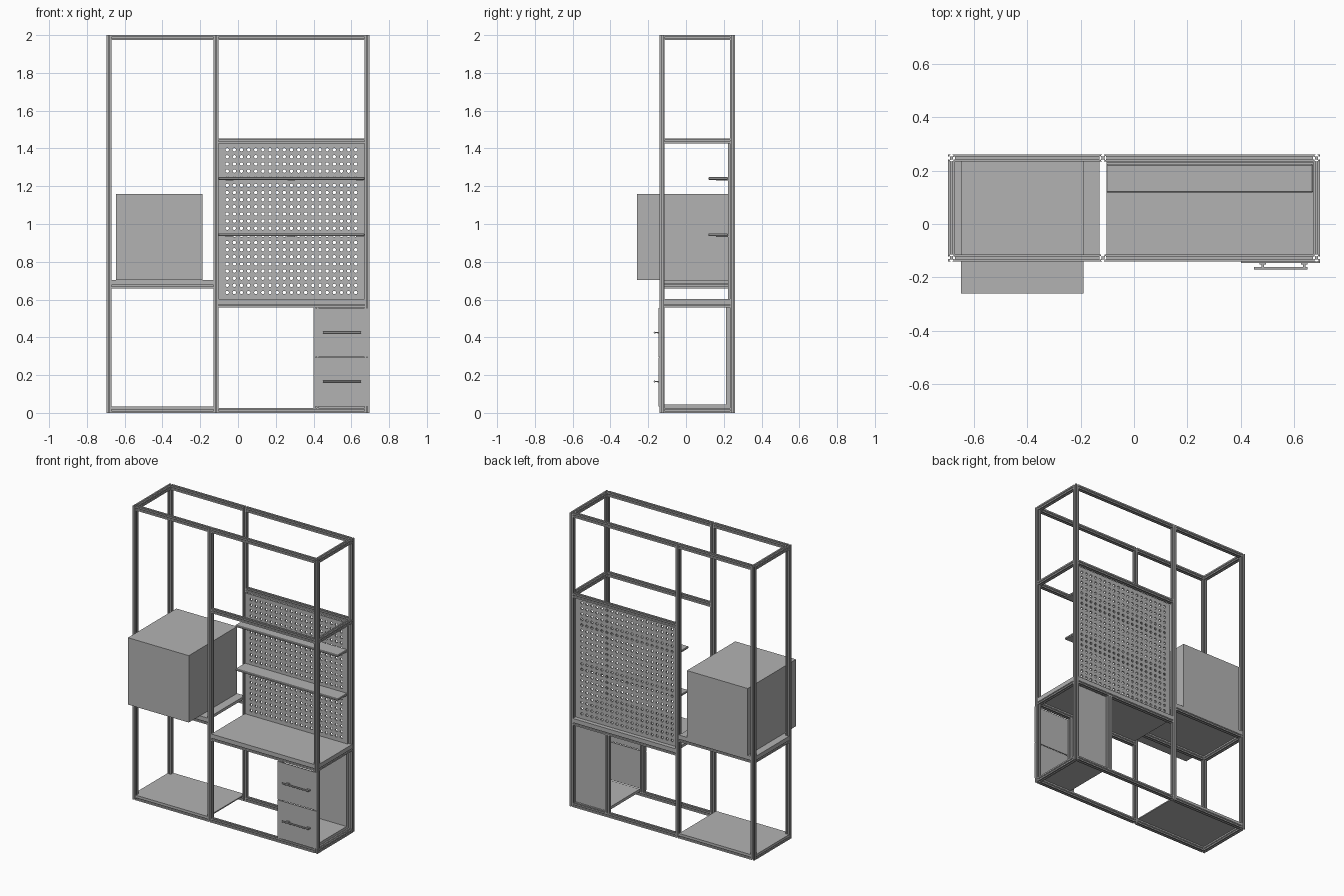
import bpy, bmesh, math
from mathutils import Matrix, Vector

if "Cube" in bpy.data.objects:
    bpy.data.objects.remove(bpy.data.objects["Cube"])

grey = bpy.data.materials.new("plain_grey")
grey.use_nodes = True
grey.diffuse_color = (0.45, 0.45, 0.45, 1)
grey.node_tree.nodes["Principled BSDF"].inputs["Base Color"].default_value = (0.45, 0.45, 0.45, 1)

# Main dimensions
W = 0.0267                                   # width of a frame bar
LEFT, RIGHT = -0.696, 0.696                  # outer faces of the frame
FRONT, BACK, TOP = -0.140, 0.260, 2.0
MID0, MID1 = -0.130, -0.130 + W              # middle posts
SHELF_Z, DESK_Z, RAIL_Z = 0.659, 0.558, 1.427  # undersides of the beams
BOARD = 0.019                                # board thickness
CAB_X = 0.40                                 # outer side of the drawer unit


def finish(name, bm):
    bmesh.ops.recalc_face_normals(bm, faces=bm.faces)
    mesh = bpy.data.meshes.new(name)
    bm.to_mesh(mesh)
    bm.free()
    mesh.materials.append(grey)
    obj = bpy.data.objects.new(name, mesh)
    bpy.context.collection.objects.link(obj)
    return obj


def add_box(bm, x, y, z):
    size = Vector((x[1] - x[0], y[1] - y[0], z[1] - z[0]))
    mid = Vector((x[0] + x[1], y[0] + y[1], z[0] + z[1])) / 2
    bmesh.ops.create_cube(bm, size=1, matrix=Matrix.Translation(mid) @ Matrix.Diagonal(size).to_4x4())


def boxes(name, *parts):
    bm = bmesh.new()
    for part in parts:
        add_box(bm, *part)
    return finish(name, bm)


# One side of the slotted bar, turned four times for the whole section
SIDE = [(1, -1), (1, -.27), (.87, -.27), (.87, -.53), (.65, -.53), (.4, -.27),
        (.4, .27), (.65, .53), (.87, .53), (.87, .27), (1, .27)]
TURN = {"X": Matrix.Rotation(math.pi / 2, 4, "Y"),
        "Y": Matrix.Rotation(-math.pi / 2, 4, "X"),
        "Z": Matrix.Identity(4)}


def bar(name, axis, corner, length):
    """Slotted bar running along an axis from its lowest corner."""
    bm = bmesh.new()
    ring = []
    for k in range(4):
        rot = Matrix.Rotation(k * math.pi / 2, 3, "Z")
        ring += [bm.verts.new(rot @ Vector((a, b, 0)) * (W / 2)) for a, b in SIDE]
    face = bm.faces.new(ring)
    ext = bmesh.ops.extrude_face_region(bm, geom=[face])
    tops = [v for v in ext["geom"] if isinstance(v, bmesh.types.BMVert)]
    bmesh.ops.translate(bm, verts=tops, vec=(0, 0, length))
    centre = Vector(corner) + Vector([0 if a == axis else W / 2 for a in "XYZ"])
    bm.transform(Matrix.Translation(centre) @ TURN[axis])
    return finish(name, bm)


# Upright posts
for side, x in (("left", RIGHT - W), ("middle", MID0), ("right", LEFT)):
    for place, y in (("front", FRONT), ("back", BACK - W)):
        bar(f"{place}_{side}_post", "Z", (x, y, 0), TOP)

# Horizontal beams of the two bays
small_bay = (LEFT + W, MID0)
large_bay = (MID1, RIGHT - W)
levels = [("bottom", 0, small_bay, LEFT), ("bottom", 0, large_bay, RIGHT - W),
          ("top", TOP - W, small_bay, LEFT), ("top", TOP - W, large_bay, RIGHT - W),
          ("shelf", SHELF_Z, small_bay, LEFT), ("desk", DESK_Z, large_bay, RIGHT - W),
          ("upper", RAIL_Z, large_bay, RIGHT - W)]
for level, z, (x0, x1), side_x in levels:
    bar(f"{level}_front_beam", "X", (x0, FRONT, z), x1 - x0)
    bar(f"{level}_back_beam", "X", (x0, BACK - W, z), x1 - x0)
    bar(f"{level}_side_beam", "Y", (side_x, FRONT + W, z), BACK - FRONT - 2 * W)

# Boards lying on the beams, cut out around the outer posts
inner_y = (FRONT + W, BACK - W)


def board(name, bay, edge, z, thick):
    height = (z, z + thick)
    boxes(name, (bay, (FRONT, BACK), height), (edge, inner_y, height))


small_edge, large_edge = (LEFT, LEFT + W), (RIGHT - W, RIGHT)
board("bottom_board", small_bay, small_edge, W, 0.008)
board("side_shelf", small_bay, small_edge, SHELF_Z + W, BOARD)
board("desk_top", large_bay, large_edge, DESK_Z + W, BOARD)

# Large box standing on the side shelf
shelf_top = SHELF_Z + W + BOARD
boxes("appliance_box", ((-0.647, -0.189), (-0.26, 0.26), (shelf_top, 1.16)))


# Perforated board: every cell is a ring between a hole and the cell border
def pegboard(name, xs, zs, cols, rows, pitch, radius, y, thick, sides=16):
    bm = bmesh.new()
    cx, cz = sum(xs) / 2, sum(zs) / 2
    for i in range(cols):
        for j in range(rows):
            hx = cx + (i - (cols - 1) / 2) * pitch
            hz = cz + (j - (rows - 1) / 2) * pitch
            lo = (xs[0] if i == 0 else hx - pitch / 2, zs[0] if j == 0 else hz - pitch / 2)
            hi = (xs[1] if i == cols - 1 else hx + pitch / 2,
                  zs[1] if j == rows - 1 else hz + pitch / 2)
            inner, outer = [], []
            for k in range(sides):
                a = 2 * math.pi * k / sides
                c, s = math.cos(a), math.sin(a)
                m = max(abs(c), abs(s))
                ox = hx + c / m * (hi[0] - hx if c > 0 else hx - lo[0])
                oz = hz + s / m * (hi[1] - hz if s > 0 else hz - lo[1])
                inner.append(bm.verts.new((hx + radius * c, y, hz + radius * s)))
                outer.append(bm.verts.new((ox, y, oz)))
            for k in range(sides):
                n = (k + 1) % sides
                bm.faces.new((inner[k], outer[k], outer[n], inner[n]))
    bmesh.ops.remove_doubles(bm, verts=bm.verts, dist=0.0002)
    obj = finish(name, bm)
    mod = obj.modifiers.new("thickness", "SOLIDIFY")
    mod.thickness = thick
    mod.offset = 0
    return obj


desk_surface = DESK_Z + W + BOARD
pegboard("pegboard", large_bay, (desk_surface, RAIL_Z), 19, 21, 0.0378, 0.009, 0.227, 0.01)

# Narrow shelves hung on the pegboard, with small hooks below
for label, z in (("lower", 0.936), ("upper", 1.234)):
    shelf = boxes(f"{label}_wall_shelf", (large_bay, (0.118, 0.222), (z, z + 0.014)))
    bevel = shelf.modifiers.new("soft_edge", "BEVEL")
    bevel.width = 0.003
    hooks = [((x - 0.02, x + 0.02), (0.16, 0.222), (z - 0.004, z)) for x in (-0.045, 0.283, 0.645)]
    boxes(f"{label}_shelf_hooks", *hooks)

# Drawer unit: posts, back, floor, two fronts with handles
for place, y in (("front", FRONT), ("back", BACK - W)):
    bar(f"{place}_drawer_post", "Z", (CAB_X, y, W), DESK_Z - W)
boxes("drawer_unit_back", ((CAB_X + W, RIGHT - W), (0.212, 0.233), (W, DESK_Z)))
boxes("drawer_unit_floor", ((CAB_X + W, RIGHT - W), (FRONT + W, 0.212), (W, W + BOARD)))
face_y = FRONT - 0.006
for label, z0, z1, hz in (("lower", 0.034, 0.292, 0.166), ("upper", 0.297, 0.555, 0.425)):
    boxes(f"{label}_drawer_front", ((CAB_X, RIGHT), (face_y, FRONT), (z0, z1)))
    bm = bmesh.new()
    bmesh.ops.create_cone(bm, cap_ends=True, segments=16, radius1=0.005, radius2=0.005, depth=0.2,
                          matrix=Matrix.Translation((0.55, -0.166, hz)) @ TURN["X"])
    for x in (0.482, 0.637):
        add_box(bm, (x - 0.012, x + 0.012), (-0.152, face_y), (hz - 0.004, hz + 0.004))
        add_box(bm, (x - 0.004, x + 0.004), (-0.165, -0.152), (hz - 0.003, hz + 0.003))
    handle = finish(f"{label}_drawer_handle", bm)
    bpy.ops.object.select_all(action="DESELECT")
    handle.select_set(True)
    bpy.context.view_layer.objects.active = handle
    bpy.ops.object.shade_smooth_by_angle()
